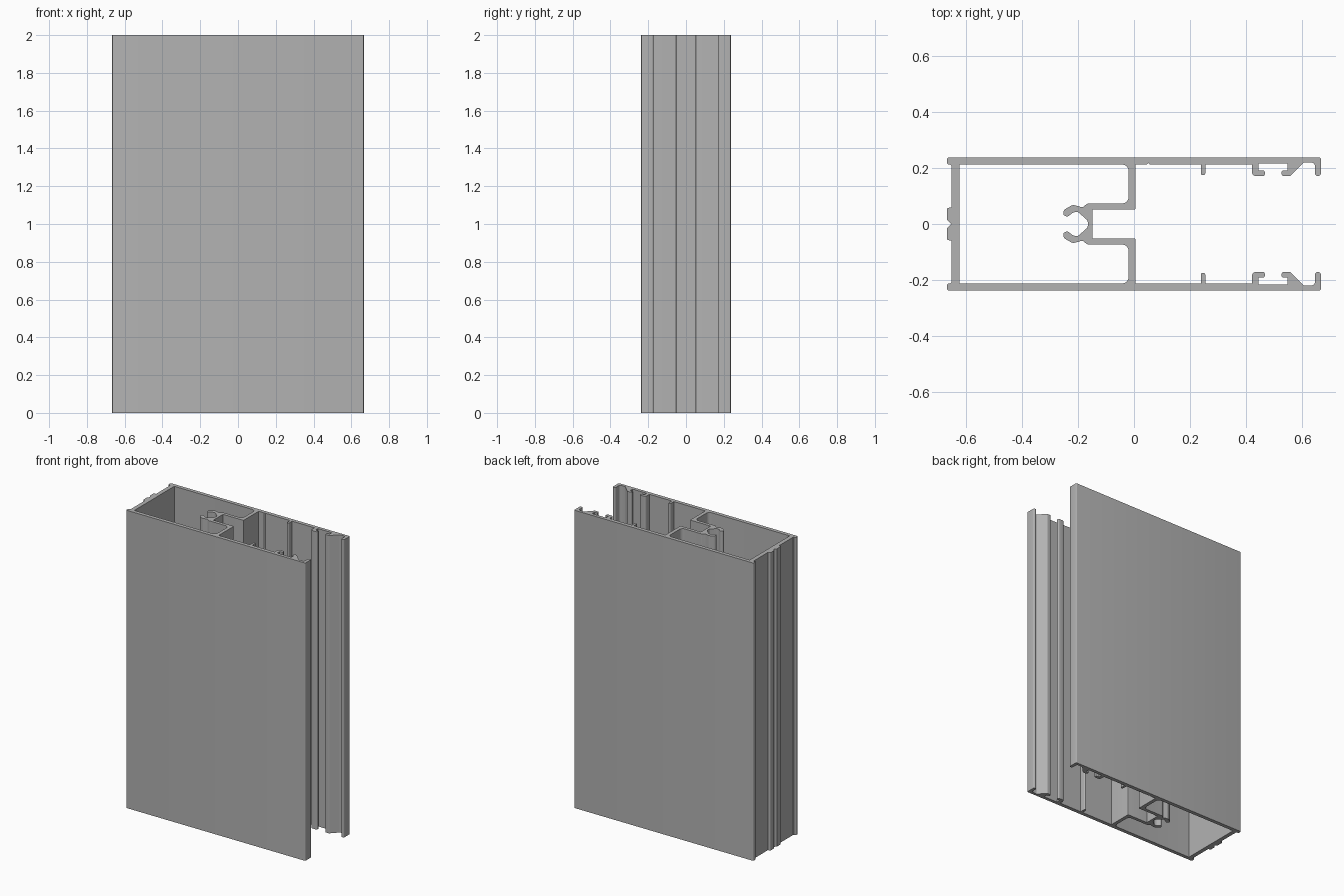
import bpy
import bmesh
import math
from mathutils import Vector

cube = bpy.data.objects.get("Cube")
if cube:
    bpy.data.objects.remove(cube, do_unlink=True)

HEIGHT = 2.0
UNIT = 0.001  # sections are given in thousandths: x, y, corner radius

# Half of the section, walked from the outer end wall round to the centre web
end_wall = [(-652, 0, 0), (-666, 15, 3), (-666, 57, 5), (-650, 59, 0),
            (-650, 207, 0), (-655, 212, 0), (-666, 212, 6)]
outer_face = [(-666, 237, 6), (666, 237, 6)]
edge_lip = [(666, 171, 10), (645, 171, 10), (645, 219, 14)]
ramp_clip = [(604, 219, 10), (557, 171, 8), (526, 171, 8), (526, 190, 5),
             (547, 190, 0), (547, 215, 0)]
hook_clip = [(443, 215, 0), (443, 190, 0), (466, 190, 5), (466, 171, 6),
             (420, 171, 14), (420, 212, 0)]
rib = [(254, 212, 0), (254, 174, 7), (238, 174, 7), (238, 212, 0)]
score_mark = [(57, 212, 0), (51, 217, 0), (45, 212, 0)]
cross_wall = [(5, 212, 0), (5, 51, 4)]
channel = [(-147, 51, 0), (-147, 0, 0)]
screw_port = [(-163, 0, 0), (-167, 14, 5), (-202, 45, 14), (-218, 40, 8),
              (-238, 25, 8), (-253, 33, 9), (-250, 50, 12), (-218, 69, 22),
              (-184, 59, 8), (-166, 73, 12)]
chamber = [(-19, 73, 24), (-19, 212, 24), (-622, 212, 0), (-622, 0, 0)]


def rounded(points):
    """Turn (x, y, radius) corners into a closed path with filleted corners."""
    path = []
    count = len(points)
    for i, (x, y, radius) in enumerate(points):
        corner = Vector((x, y))
        if radius == 0:
            path.append(corner)
            continue
        to_prev = Vector(points[i - 1][:2]) - corner
        to_next = Vector(points[(i + 1) % count][:2]) - corner
        half = to_prev.angle(to_next) / 2
        reach = min(radius / math.tan(half),
                    to_prev.length * 0.48, to_next.length * 0.48)
        start = corner + to_prev.normalized() * reach
        end = corner + to_next.normalized() * reach
        bisector = (to_prev.normalized() + to_next.normalized()).normalized()
        centre = corner + bisector * (reach / math.cos(half))
        a, b = start - centre, end - centre
        turn = a.angle_signed(b)
        steps = 5
        for k in range(steps + 1):
            t = turn * k / steps
            # angle_signed is clockwise positive
            path.append(centre + Vector((a.x * math.cos(t) + a.y * math.sin(t),
                                         a.y * math.cos(t) - a.x * math.sin(t))))
    return path


def add_half(bm, points, side):
    """Extrude one half section; faces on the centre plane stay open."""
    path = [(p.x * UNIT, p.y * UNIT * side) for p in rounded(points)]
    low = [bm.verts.new((x, y, 0)) for x, y in path]
    high = [bm.verts.new((x, y, HEIGHT)) for x, y in path]
    bm.faces.new(low)
    bm.faces.new(high)
    for i in range(len(path)):
        j = (i + 1) % len(path)
        if abs(path[i][1]) < 1e-6 and abs(path[j][1]) < 1e-6:
            continue
        bm.faces.new((low[i], low[j], high[j], high[i]))


lead = end_wall + outer_face + edge_lip + ramp_clip + hook_clip + rib
tail = cross_wall + channel + screw_port + chamber

bm = bmesh.new()
add_half(bm, lead + score_mark + tail, 1)   # back half carries the score mark
add_half(bm, lead + tail, -1)               # front half
bmesh.ops.remove_doubles(bm, verts=bm.verts, dist=1e-5)
bmesh.ops.recalc_face_normals(bm, faces=bm.faces)

mesh = bpy.data.meshes.new("extruded_profile")
bm.to_mesh(mesh)
bm.free()
profile = bpy.data.objects.new("extruded_profile", mesh)
bpy.context.collection.objects.link(profile)

# Plain grey metal
grey = bpy.data.materials.new("plain_grey")
grey.use_nodes = True
colour = (0.45, 0.45, 0.45, 1)
grey.diffuse_color = colour
grey.node_tree.nodes["Principled BSDF"].inputs["Base Color"].default_value = colour
mesh.materials.append(grey)

# Smooth fillets, crisp edges
bpy.ops.object.select_all(action="DESELECT")
profile.select_set(True)
bpy.context.view_layer.objects.active = profile
bpy.ops.object.shade_smooth_by_angle(angle=math.radians(30))
